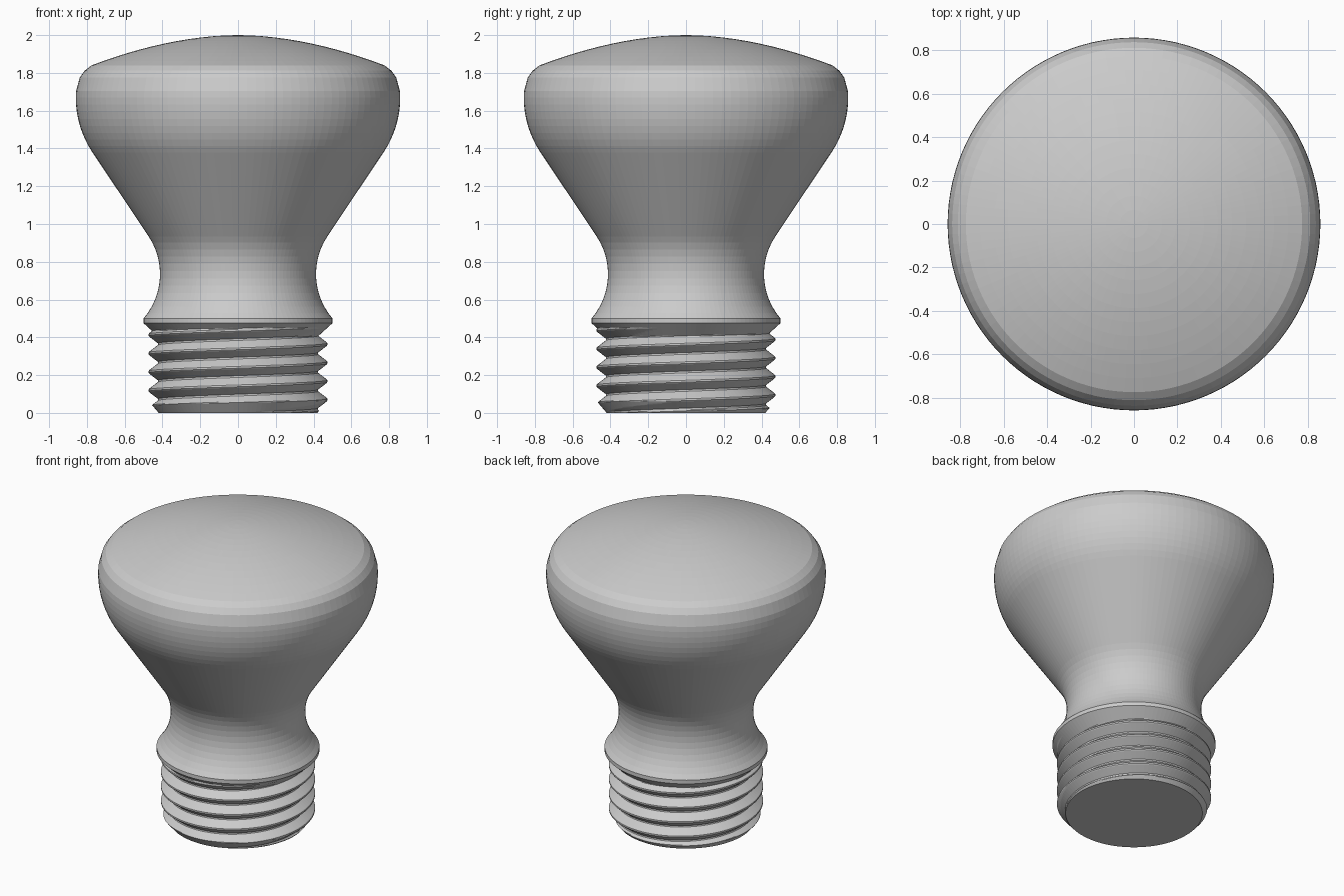
import bpy, bmesh, math
from math import sin, cos, pi, radians

if "Cube" in bpy.data.objects:
    bpy.data.objects.remove(bpy.data.objects["Cube"])

SEG = 112

grey = bpy.data.materials.new("plain_grey")
grey.diffuse_color = (0.6, 0.6, 0.6, 1)
grey.use_nodes = True
grey.node_tree.nodes["Principled BSDF"].inputs["Base Color"].default_value = grey.diffuse_color


def finish(bm, name):
    bmesh.ops.remove_doubles(bm, verts=bm.verts[:], dist=0.00005)
    bmesh.ops.recalc_face_normals(bm, faces=bm.faces[:])
    me = bpy.data.meshes.new(name)
    bm.to_mesh(me)
    bm.free()
    me.materials.append(grey)
    ob = bpy.data.objects.new(name, me)
    bpy.context.collection.objects.link(ob)
    return ob


def skin(bm, column):
    """Join columns of (radius, z) points swept round the z axis."""
    cols = []
    for i in range(SEG + 1):
        a = 2 * pi * i / SEG
        cols.append([bm.verts.new((r * cos(a), r * sin(a), z)) for r, z in column(a)])
    for c, d in zip(cols, cols[1:]):
        for j in range(len(c) - 1):
            bm.faces.new((c[j], d[j], d[j + 1], c[j + 1]))


# bulb-shaped head: collar, concave neck, straight flare, bulge, rim, dome
profile = [(0.5, 0.475), (0.5, 0.5)]
for i in range(1, 13):                       # neck arc
    a = radians(-41 + (33.7 + 41) * i / 12)
    profile.append((0.413 + 0.36 * (1 - cos(a)), 0.735 + 0.36 * sin(a)))
for i in range(9):                           # bulge arc
    a = radians(33.7 * (1 - i / 8))
    profile.append((0.859 - 0.523 * (1 - cos(a)), 1.67 + 0.523 * -sin(a)))
profile += [(0.857, 1.705), (0.838, 1.775), (0.812, 1.812), (0.775, 1.84)]
for i in range(1, 13):                       # dome
    r = 0.775 * (1 - i / 12)
    profile.append((r, 2.0 - 0.16 * (r / 0.775) ** 1.85))
bm = bmesh.new()
skin(bm, lambda a: profile)
finish(bm, "knob_head")

# threaded stem: right-handed helix between a bottom chamfer and a top cone
PITCH, STEPS, TOP = 0.098, 20, 0.475


def thread_column(a):
    pts = []
    for j in range(-STEPS * 3, STEPS * 7 + 1):
        t = j / STEPS
        z = 0.07 + PITCH * (t + a / (2 * pi))
        zc = min(max(z, 0.0), TOP)
        # distance from the nearest crest, in pitches
        p = (zc - 0.07) / PITCH - a / (2 * pi)
        d = abs(p - round(p))
        r = 0.473 - 0.05 * min(1, max(0, (d - 0.07) / 0.39))
        r = min(r, 0.42 + 0.85 * zc)
        r = max(r, 0.5 - 1.1 * (TOP - zc))
        pts.append((r, zc))
    return [(0, 0)] + pts


bm = bmesh.new()
skin(bm, thread_column)
finish(bm, "threaded_stem")
